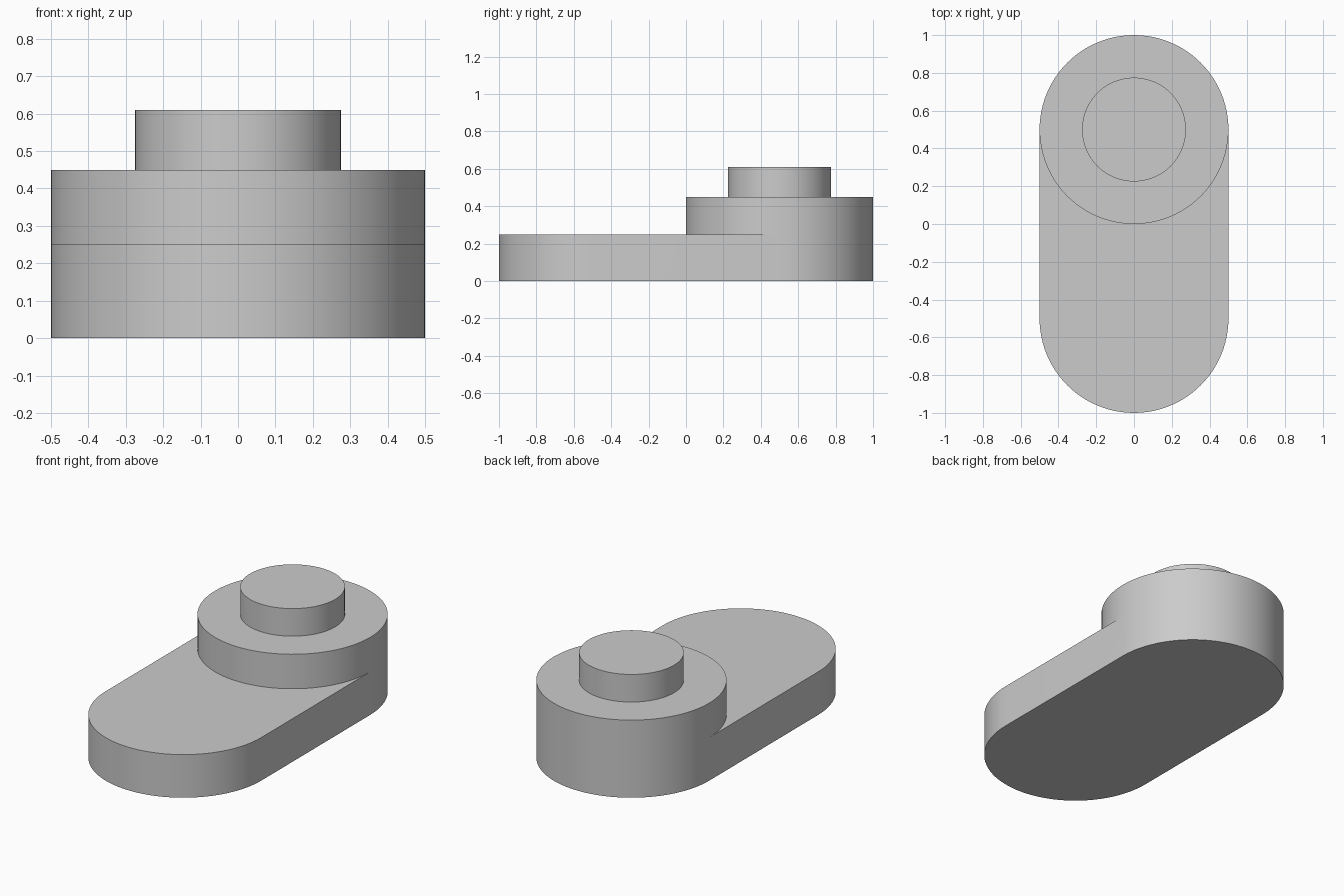
import bpy, bmesh
from math import pi, sin, cos, radians

cube = bpy.data.objects.get("Cube")
if cube:
    bpy.data.objects.remove(cube, do_unlink=True)

HALF = 48                      # segments per half circle
R, PEG_R, CY = 0.5, 0.275, 0.5
SLAB_Z, BOSS_Z, PEG_Z = 0.25, 0.45, 0.61

grey = bpy.data.materials.new("plain grey")
grey.use_nodes = True
colour = (0.6, 0.6, 0.6, 1)
grey.diffuse_color = colour
grey.node_tree.nodes["Principled BSDF"].inputs["Base Color"].default_value = colour

bm = bmesh.new()


def arc(cy, r, start, halves=1):
    """Points counter-clockwise from an angle, over a number of half turns."""
    steps = HALF * halves
    count = steps + 1 if halves == 1 else steps
    return [(r * cos(start + pi * i / HALF), cy + r * sin(start + pi * i / HALF))
            for i in range(count)]


def face(points):
    bm.faces.new([bm.verts.new(p) for p in points])


def at(outline, z):
    return [(x, y, z) for x, y in outline]


def band(lower, upper):
    """Quads joining two closed rings."""
    for i in range(len(lower)):
        j = (i + 1) % len(lower)
        face([lower[i], lower[j], upper[j], upper[i]])


front = arc(-CY, R, pi)
back = arc(CY, R, 0)
boss_front = arc(CY, R, pi)
boss = arc(CY, R, 0, 2)
peg = arc(CY, PEG_R, 0, 2)
slab = front + back

# Rounded slab: underside, wall and the exposed top in front of the boss
face(at(slab[::-1], 0))
band(at(slab, 0), at(slab, SLAB_Z))
face(at(front + boss_front[::-1], SLAB_Z))

# Round boss and its shoulder
band(at(boss, SLAB_Z), at(boss, BOSS_Z))
band(at(boss, BOSS_Z), at(peg, BOSS_Z))

# Peg on the boss
band(at(peg, BOSS_Z), at(peg, PEG_Z))
face(at(peg, PEG_Z))

bmesh.ops.remove_doubles(bm, verts=bm.verts, dist=0.0001)
mesh = bpy.data.meshes.new("stepped_arm")
bm.to_mesh(mesh)
bm.free()
mesh.materials.append(grey)
arm = bpy.data.objects.new("stepped_arm", mesh)
bpy.context.collection.objects.link(arm)

bpy.ops.object.select_all(action='DESELECT')
arm.select_set(True)
bpy.context.view_layer.objects.active = arm
bpy.ops.object.shade_smooth_by_angle(angle=radians(30))
